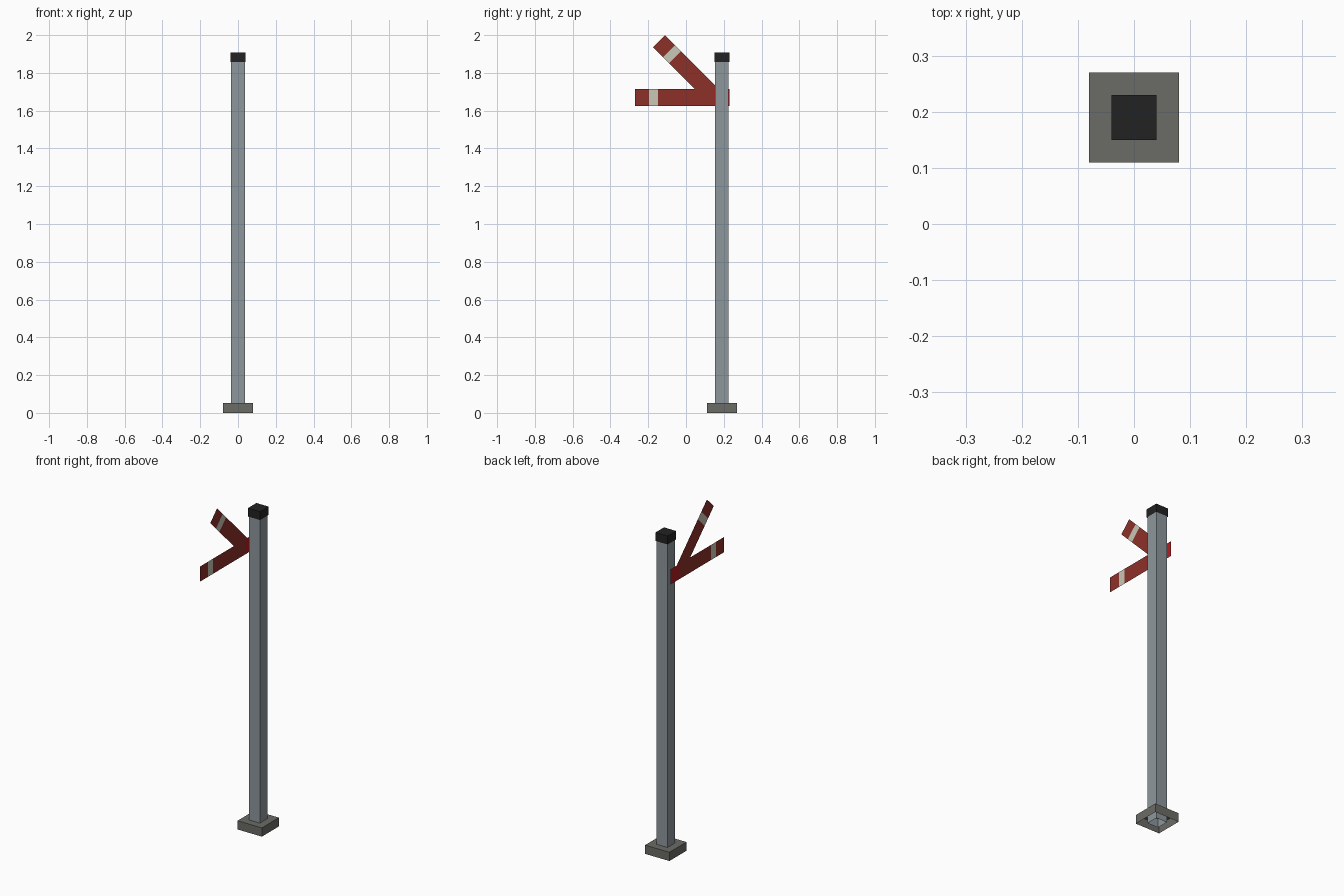
import bpy, bmesh, math
from mathutils import Vector

if "Cube" in bpy.data.objects:
    bpy.data.objects.remove(bpy.data.objects["Cube"])


def material(name, rgb):
    m = bpy.data.materials.new(name)
    m.diffuse_color = (*rgb, 1)
    m.use_nodes = True
    m.node_tree.nodes["Principled BSDF"].inputs["Base Color"].default_value = m.diffuse_color
    return m


STEEL = material("grey_steel", (0.27, 0.31, 0.335))
CONCRETE = material("dark_concrete", (0.147, 0.147, 0.135))
BLACK = material("black", (0.016, 0.016, 0.016))
RED = material("brick_red", (0.27, 0.03, 0.022))
CREAM = material("cream", (0.58, 0.57, 0.47))
BRIGHT = material("bright_red", (0.45, 0.012, 0.015))

POST_Y = 0.19      # post centre
ARM_X = -0.06      # plane of the thin arms
ARM_Z = 1.67
HALF = 0.045       # half width of an arm


def add_object(name, bm, mats):
    me = bpy.data.meshes.new(name)
    bm.to_mesh(me)
    bm.free()
    for m in mats:
        me.materials.append(m)
    ob = bpy.data.objects.new(name, me)
    bpy.context.collection.objects.link(ob)
    return ob


def open_box(name, half, z0, z1, mat):
    """Square box around the post axis, without a bottom face."""
    bm = bmesh.new()
    bmesh.ops.create_cube(bm, size=1)
    for v in bm.verts:
        v.co = Vector((v.co.x * 2 * half, POST_Y + v.co.y * 2 * half,
                       z0 if v.co.z < 0 else z1))
    bm.normal_update()
    bottom = [f for f in bm.faces if f.normal.z < -0.5]
    bmesh.ops.delete(bm, geom=bottom, context='FACES_ONLY')
    return add_object(name, bm, [mat])


def sheet_arm(name, tip, angle, sections, end_cut=None):
    """Thin strip of coloured sections, measured along the arm from its tip."""
    bm = bmesh.new()
    along = Vector((0, math.cos(angle), -math.sin(angle)))
    across = Vector((0, math.sin(angle), math.cos(angle))) * HALF
    rows = []
    for d, _ in sections:
        p = Vector((ARM_X, *tip)) + along * d
        rows.append([p - across, p + across])
    if end_cut is not None:      # run the last row down to a level cut
        for i, p in enumerate(rows[-1]):
            rows[-1][i] = p + along * ((p.z - end_cut) / math.sin(angle))
    rows = [[bm.verts.new(p) for p in r] for r in rows]
    for (a, b), (_, slot) in zip(zip(rows, rows[1:]), sections):
        f = bm.faces.new((a[0], b[0], b[1], a[1]))
        f.material_index = slot
    bm.normal_update()
    return add_object(name, bm, [RED, CREAM, BRIGHT])


# Post, foot and cap
open_box("base_plate", 0.08, 0.0, 0.052, CONCRETE)
open_box("post", 0.036, 0.0, 1.87, STEEL)
open_box("post_cap", 0.04, 1.857, 1.907, BLACK)

# Level arm with a stripe near the tip and a bright pivot end
sheet_arm("level_arm", (-0.27, ARM_Z), 0.0,
          [(0, 0), (0.075, 1), (0.121, 0), (0.42, 2), (0.5, 2)])

# Raised arm, cut where it meets the level arm
sheet_arm("raised_arm", (-0.143, 1.968), math.radians(45),
          [(0, 0), (0.075, 1), (0.121, 0), (0.3, 0)], end_cut=ARM_Z + HALF)
